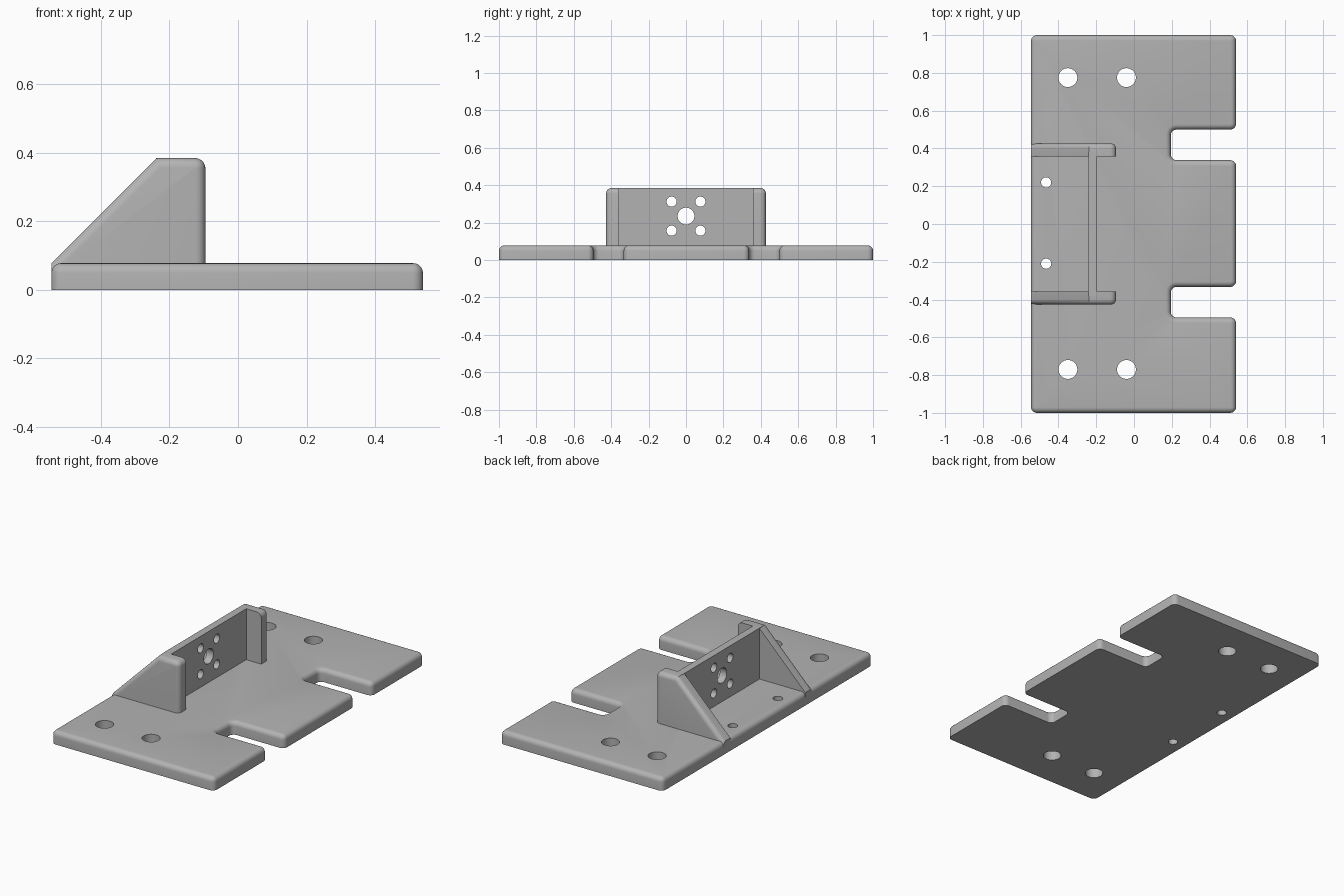
import bpy, bmesh, math
from mathutils import Matrix

default = bpy.data.objects.get("Cube")
if default:
    bpy.data.objects.remove(default)

# One grey material
GREY = (0.45, 0.45, 0.45, 1)
mat = bpy.data.materials.new("grey")
mat.use_nodes = True
mat.diffuse_color = GREY
mat.node_tree.nodes["Principled BSDF"].inputs["Base Color"].default_value = GREY

T = 0.078          # plate thickness
TOP = 0.385        # bracket height
LEFT, RIGHT = -0.545, 0.54
ROUND = 0.028      # edge radius


def prism(points, vector):
    """Extrude a closed outline into a solid."""
    bm = bmesh.new()
    face = bm.faces.new([bm.verts.new(p) for p in points])
    ext = bmesh.ops.extrude_face_region(bm, geom=[face])["geom"]
    moved = [v for v in ext if isinstance(v, bmesh.types.BMVert)]
    bmesh.ops.translate(bm, verts=moved, vec=vector)
    bmesh.ops.recalc_face_normals(bm, faces=bm.faces)
    return bm


def round_edges(bm, test, radius, segments=5):
    edges = [e for e in bm.edges if test(*(v.co for v in e.verts))]
    bmesh.ops.bevel(bm, geom=edges, offset=radius, segments=segments,
                    profile=0.5, affect='EDGES', clamp_overlap=True)


def make(name, bm):
    mesh = bpy.data.meshes.new(name)
    bm.to_mesh(mesh)
    bm.free()
    obj = bpy.data.objects.new(name, mesh)
    mesh.materials.append(mat)
    bpy.context.collection.objects.link(obj)
    return obj


def activate(obj):
    bpy.ops.object.select_all(action='DESELECT')
    obj.select_set(True)
    bpy.context.view_layer.objects.active = obj


def drill(obj, holes, axis):
    """Cut round holes (centre, radius) along an axis."""
    bm = bmesh.new()
    turn = Matrix.Rotation(math.pi / 2, 4, 'Y') if axis == 'X' else Matrix()
    for centre, radius in holes:
        bmesh.ops.create_cone(bm, cap_ends=True, segments=32, radius1=radius,
                              radius2=radius, depth=0.4,
                              matrix=Matrix.Translation(centre) @ turn)
    cutter = make("hole_cutter", bm)
    cutter.hide_render = True
    mod = obj.modifiers.new("holes", 'BOOLEAN')
    mod.operation, mod.solver, mod.object = 'DIFFERENCE', 'EXACT', cutter
    activate(obj)
    bpy.ops.object.modifier_apply(modifier=mod.name)
    bpy.data.objects.remove(cutter)


def smooth(obj):
    activate(obj)
    bpy.ops.object.shade_smooth_by_angle(angle=math.radians(35))


# Base plate with two slots in its right edge
outline = [(LEFT, -1), (RIGHT, -1)]
for low, high in ((-0.495, -0.333), (0.338, 0.5)):
    outline += [(RIGHT, low), (0.195, low), (0.195, high), (RIGHT, high)]
outline += [(RIGHT, 1), (LEFT, 1)]
bm = prism([(x, y, 0) for x, y in outline], (0, 0, T))
round_edges(bm, lambda a, b: abs(a.z - b.z) > T / 2, 0.03)
round_edges(bm, lambda a, b: min(a.z, b.z) > T - 0.001, ROUND)
plate = make("base_plate", bm)
drill(plate, [((x, y, 0), 0.05) for x in (-0.35, -0.04) for y in (-0.77, 0.775)]
      + [((-0.465, y, 0), 0.027) for y in (-0.21, 0.22)], 'Z')
smooth(plate)

# Upright wall with a bore and four screw holes
bm = prism([(x, y, 0.03) for x, y in
            ((-0.24, -0.38), (-0.195, -0.38), (-0.195, 0.38), (-0.24, 0.38))],
           (0, 0, TOP - 0.03))
wall = make("upright_wall", bm)
drill(wall, [((-0.22, 0, 0.235), 0.045)]
      + [((-0.22, y, z), 0.027) for y in (-0.077, 0.077) for z in (0.157, 0.312)], 'X')
smooth(wall)

# Sloped side gussets, rounded on their outer edges
profile = [(LEFT, 0.03), (-0.095, 0.03), (-0.095, TOP), (-0.238, TOP), (LEFT, T)]
for side, name in ((-1, "front_gusset"), (1, "back_gusset")):
    inner, outer = 0.357 * side, 0.427 * side
    bm = prism([(x, inner, z) for x, z in profile], (0, outer - inner, 0))
    round_edges(bm, lambda a, b: min(a.x, b.x) > -0.1 and min(a.z, b.z) > 0.3, 0.03)
    round_edges(bm, lambda a, b: min(abs(a.y), abs(b.y)) > 0.42
                and max(a.z, b.z) > T + 0.01, ROUND)
    smooth(make(name, bm))
